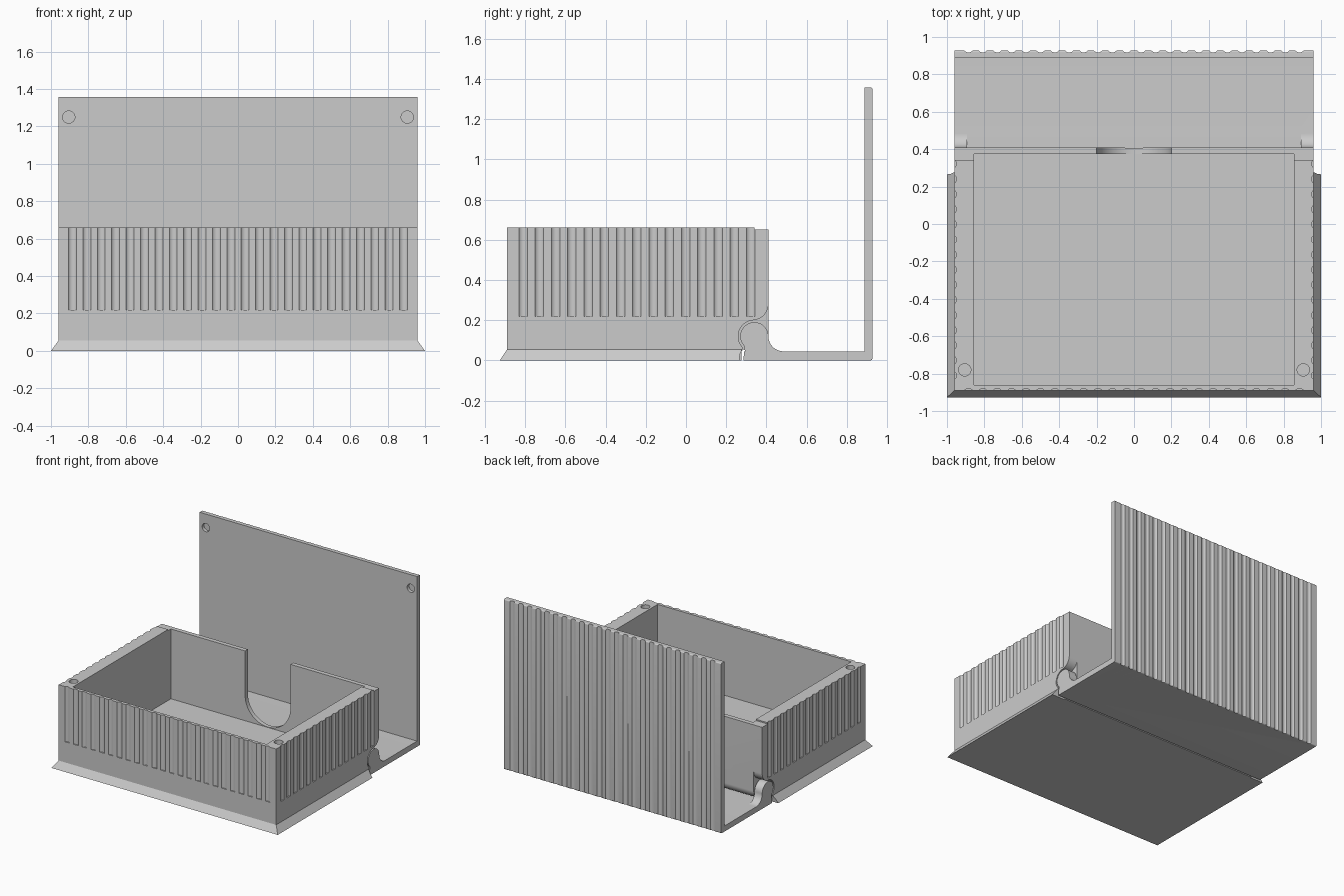
import bpy, bmesh
from math import cos, sin, radians
from mathutils import Vector

if "Cube" in bpy.data.objects:
    bpy.data.objects.remove(bpy.data.objects["Cube"], do_unlink=True)

grey = bpy.data.materials.new("plain grey")
grey.use_nodes = True
grey.diffuse_color = (0.6, 0.6, 0.6, 1)
grey.node_tree.nodes["Principled BSDF"].inputs["Base Color"].default_value = (0.6, 0.6, 0.6, 1)


def arc(cx, cy, r, start, end, n=20):
    angles = [radians(start + (end - start) * i / n) for i in range(n + 1)]
    return [(cx + r * cos(a), cy + r * sin(a)) for a in angles]


def add_prism(bm, profile, axis, low, high):
    """Extrude a 2D profile along one axis; the other two keep their order."""
    def place(p, d):
        return {"x": (d, *p), "y": (p[0], d, p[1]), "z": (*p, d)}[axis]
    face = bm.faces.new([bm.verts.new(place(p, low)) for p in profile])
    moved = bmesh.ops.extrude_face_region(bm, geom=[face])["geom"]
    shift = Vector(place((0, 0), high - low))
    bmesh.ops.translate(bm, vec=shift, verts=[v for v in moved if isinstance(v, bmesh.types.BMVert)])


def build(name, prisms):
    bm = bmesh.new()
    for p in prisms:
        add_prism(bm, *p)
    bmesh.ops.recalc_face_normals(bm, faces=bm.faces)
    mesh = bpy.data.meshes.new(name)
    bm.to_mesh(mesh)
    bm.free()
    mesh.materials.append(grey)
    obj = bpy.data.objects.new(name, mesh)
    bpy.context.collection.objects.link(obj)
    return obj


def activate(obj):
    bpy.ops.object.select_all(action="DESELECT")
    obj.select_set(True)
    bpy.context.view_layer.objects.active = obj


def combine(obj, tool, operation):
    tool.hide_render = True
    mod = obj.modifiers.new("combine", "BOOLEAN")
    mod.operation, mod.solver, mod.object = operation, "EXACT", tool
    activate(obj)
    bpy.ops.object.modifier_apply(modifier=mod.name)
    bpy.data.objects.remove(tool, do_unlink=True)


def cut(obj, prisms):
    combine(obj, build("cutter", prisms), "DIFFERENCE")


def rect(x0, y0, x1, y1):
    return [(x0, y0), (x1, y0), (x1, y1), (x0, y1)]


def circle(x, y, r, n=24):
    return arc(x, y, r, 0, 360, n)[:-1]


HY, HZ = 0.34, 0.12        # hinge axis
W = 0.96                   # half width
TOP, BACK = 1.358, 0.927   # lid height and outer face
FLOOR = 0.093              # cavity floor height
GROOVE, OUT = 0.028, 0.018  # flute radius, and its centre's distance from the wall
flutes = [-0.885 + 1.77 * i / 23 for i in range(24)]
side_flutes = [-0.81 + 0.0808 * i for i in range(15)]

# Box body, with a hinge barrel along the lower back edge
body = [(-0.89, 0.03), (0.265, 0.03), (0.285, 0.055)]
body += arc(HY, HZ, 0.07, -90, 0)
body += [(0.41, 0.65), (0.34, 0.65), (0.34, 0.66), (-0.89, 0.66)]
box = build("box_body", [(body, "x", -W, W)])

# Sloping foot around the front and sides
foot = build("base_flange", [(rect(-1, -0.927, 1, 0.275), "z", 0, 0.055)])
for v in foot.data.vertices:
    if v.co.z > 0.01:
        v.co.x *= W
        v.co.y = max(v.co.y, -0.89)
combine(box, foot, "UNION")

# Clearance for the lid knuckles at both ends
clearance = [(0.6, 0.28)] + arc(0.33, 0.28, 0.08, 0, -90)
clearance += arc(HY, HZ, 0.08, 95, 225) + [(0.268, 0.03), (0.262, -0.05), (0.6, -0.05)]
cut(box, [(clearance, "x", 0.885, 1.2), (clearance, "x", -1.2, -0.885)])

# Cavity, finger notch and magnet pockets
cut(box, [(rect(-0.855, -0.862, 0.855, 0.375), "z", FLOOR, 0.9)])
notch = arc(0, FLOOR + 0.203, 0.2, 180, 360, 32) + [(0.2, 0.9), (-0.2, 0.9)]
cut(box, [(notch, "y", 0.36, 0.6)])
cut(box, [(circle(s * 0.905, -0.78, 0.033), "z", 0.61, 0.8) for s in (-1, 1)])

# Vertical flutes on the front and sides
cut(box, [(circle(x, -0.89 - OUT, GROOVE), "z", 0.22, 0.8) for x in flutes])
cut(box, [(circle(s * (W + OUT), y, GROOVE), "z", 0.218, 0.8) for s in (-1, 1) for y in side_flutes])

# Open lid: flat leaf and upright panel with rounded outer edges
panel = [(0.285, 0)] + arc(BACK - 0.009, 0.009, 0.009, -90, 0, 6)
panel += arc(BACK - 0.009, TOP - 0.009, 0.009, 0, 90, 6)
panel += [(0.887, TOP), (0.887, 0.045), (0.29, 0.045)]
lid = build("lid_panel", [(panel, "x", -W, W)])

# Flutes on the outside of the lid, and its magnet pockets
cut(lid, [(circle(x, BACK + OUT, GROOVE), "z", -0.2, 1.6) for x in flutes])
cut(lid, [(circle(s * 0.905, 1.25, 0.033), "y", 0.8, 0.912) for s in (-1, 1)])

# Hinge knuckles rising from the lid leaf
knuckle = [(0.295, 0.02)] + arc(HY, HZ, 0.07, 225, 0, 32)
knuckle += arc(0.485, 0.12, 0.075, 180, 270) + [(0.485, 0.02)]
knuckles = build("hinge_knuckles", [(knuckle, "x", 0.893, W), (knuckle, "x", -W, -0.893)])
combine(lid, knuckles, "UNION")

for part in (box, lid):
    activate(part)
    bpy.ops.object.shade_smooth_by_angle(angle=radians(30))
